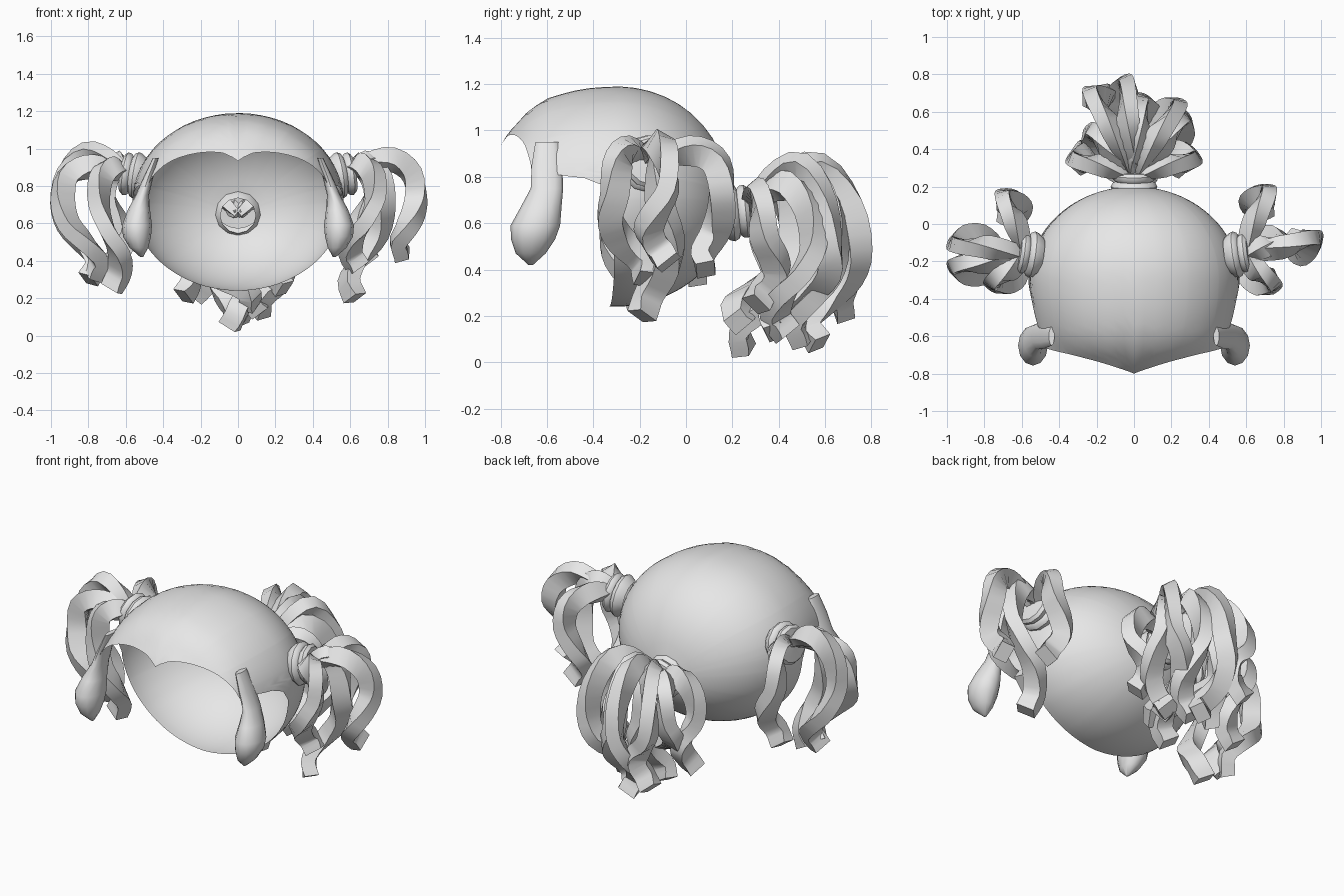
import bpy, bmesh, math
from mathutils import Vector, Matrix

if "Cube" in bpy.data.objects:
    bpy.data.objects.remove(bpy.data.objects["Cube"])

hair = bpy.data.materials.new("hair_grey")
hair.diffuse_color = (0.8, 0.8, 0.8, 1)
hair.use_nodes = True
hair.node_tree.nodes["Principled BSDF"].inputs["Base Color"].default_value = hair.diffuse_color


def finish(name, bm, angle=35):
    bmesh.ops.recalc_face_normals(bm, faces=bm.faces[:])
    me = bpy.data.meshes.new(name)
    bm.to_mesh(me)
    bm.free()
    me.materials.append(hair)
    ob = bpy.data.objects.new(name, me)
    bpy.context.collection.objects.link(ob)
    bpy.ops.object.select_all(action='DESELECT')
    ob.select_set(True)
    bpy.context.view_layer.objects.active = ob
    bpy.ops.object.shade_smooth_by_angle(angle=math.radians(angle))
    return ob


def loft(bm, rings, closed=True, caps=False):
    vs = [[bm.verts.new(p) for p in r] for r in rings]
    n = len(vs[0])
    for a, b in zip(vs, vs[1:]):
        for i in range(n if closed else n - 1):
            j = (i + 1) % n
            bm.faces.new((a[i], a[j], b[j], b[i]))
    if caps:
        bm.faces.new(vs[0])
        bm.faces.new(vs[-1])


def lookup(keys, x):
    for (x0, y0), (x1, y1) in zip(keys, keys[1:]):
        if x <= x1:
            return y0 + (y1 - y0) * max(0, x - x0) / (x1 - x0)
    return keys[-1][1]


# Hair cap: open shell around the y axis, trimmed by a hairline (angle from top, y)
HAIRLINE = [(0, -.8), (15, -.77), (32, -.735), (53, -.695), (70, -.67), (76, -.665), (78, -.54),
            (79, -.5), (80, -.44), (84, -.36), (92, -.32), (112, -.31), (135, -.31),
            (159, -.32), (180, -.33)]
FRONT = [(-.8, .46), (-.77, .57), (-.735, .65), (-.68, .78), (-.6, .89), (-.5, .955), (-.4, .99), (-.3, 1)]
SIDES = [(-.8, .8), (-.67, .88), (-.5, .95), (-.4, .985), (-.3, 1)]
half = sorted(set(range(0, 181, 6)) | {k[0] for k in HAIRLINE})
angles = half + [360 - a for a in reversed(half[1:-1])]
STEPS = 22
rings = []
for j in range(STEPS + 1):
    ring = []
    for a in angles:
        s, c = math.sin(math.radians(a)), math.cos(math.radians(a))
        edge = lookup(HAIRLINE, min(a, 360 - a))
        end = math.acos(max(-1, (edge + .3) / .5))
        phi = .2 + (end - .2) * j / STEPS
        y = -.3 + .5 * math.cos(phi)
        rho = math.sin(phi)
        mid = .715 - .07 * (1 - rho) ** 2
        if y < -.3:
            mid = .715
            rho = lookup(FRONT, y) * (1 - s ** 6) + lookup(SIDES, y) * s ** 6
        ring.append((.565 * s * rho, y, mid + .475 * c * rho))
    rings.append(ring)
bm = bmesh.new()
loft(bm, rings)
finish("hair_cap", bm, 60)

# Side locks in front of the ears: x, y, z, half width, half depth
LOCK = [(.44, -.60, .95, .015, .05), (.478, -.60, .85, .026, .066), (.512, -.60, .75, .036, .07),
        (.53, -.625, .67, .06, .088), (.54, -.65, .59, .08, .107), (.54, -.66, .53, .075, .095),
        (.53, -.67, .47, .05, .065), (.515, -.67, .42, .008, .01)]
for side, word in ((1, "right"), (-1, "left")):
    bm = bmesh.new()
    loft(bm, [[(side * (x + rx * math.cos(k * math.pi / 6)), y + ry * math.sin(k * math.pi / 6), z)
               for k in range(12)] for x, y, z, rx, ry in LOCK], caps=True)
    finish("side_lock_" + word, bm, 60)

# Hair ties: double-ridged bands
BAND = [(.095, -.04), (.118, -.01), (.125, .01), (.115, .03), (.1, .037),
        (.112, .05), (.115, .068), (.1, .085), (.01, .09)]


def hair_tie(name, pos, axis):
    rot = Vector(axis).to_track_quat('Z', 'Y').to_matrix().to_4x4()
    m = Matrix.Translation(pos) @ rot
    bm = bmesh.new()
    loft(bm, [[m @ Vector((r * math.cos(k * math.pi / 6), r * math.sin(k * math.pi / 6), h))
               for k in range(12)] for r, h in BAND])
    finish(name, bm, 40)


hair_tie("tie_right", (.535, -.165, .855), (1, .15, .15))
hair_tie("tie_left", (-.535, -.165, .855), (-1, .15, .15))
hair_tie("tie_back", (0, .19, .645), (0, 1, .1))


# Strands: twisted square ribbons that arch outward, then hang down
def catmull(pts, per):
    p = [pts[0] * 2 - pts[1]] + pts + [pts[-1] * 2 - pts[-2]]
    out = []
    for i in range(1, len(p) - 2):
        a, b, c, d = p[i - 1:i + 3]
        for k in range(per):
            t = k / per
            out.append(.5 * (2 * b + (c - a) * t + (2 * a - 5 * b + 4 * c - d) * t * t
                             + (3 * b - a - 3 * c + d) * t ** 3))
    return out + [pts[-1]]


def strand(name, root, azimuth, reach, rise, end_z, end_f, spin):
    az = math.radians(azimuth)
    out = Vector((math.cos(az), math.sin(az), 0))
    across = Vector((-out.y, out.x, 0))
    drop = end_z - root.z
    # fraction of reach, height above root, sideways sway
    shape = [(0, 0, 0), (.3, .75 * rise, 0), (.66, rise, .01), (.93, .35 * rise + .06 * drop, .03),
             (1, .28 * drop, .03), (.94, .5 * drop, -.02), (.5 * (.9 + end_f), .68 * drop, -.045),
             (end_f - .03, .85 * drop, 0), (end_f + .05, drop, .045)]
    path = catmull([root + out * (f * reach) + across * (w * spin) + Vector((0, 0, h))
                    for f, h, w in shape], 3)
    rings = []
    last = len(path) - 1
    for i, p in enumerate(path):
        t = (path[min(i + 1, last)] - path[max(i - 1, 0)]).normalized()
        u = (across - t * across.dot(t)).normalized()
        v = t.cross(u)
        tw = spin * (.2 + 3.4 * i / last)
        size = lookup([(0, .5), (.2, 1), (1, 1)], i / last)
        ring = []
        for sx, sy in ((1, 1), (-1, 1), (-1, -1), (1, -1)):
            a, b = sx * .053 * size, sy * .04 * size
            ring.append(p + u * (a * math.cos(tw) - b * math.sin(tw))
                        + v * (a * math.sin(tw) + b * math.cos(tw)))
        rings.append(ring)
    bm = bmesh.new()
    loft(bm, rings, caps=True)
    finish(name, bm, 40)


# Each bunch: azimuth, reach, rise, end height, end fraction of reach
BUNCHES = {
    "right": ((.58, -.16, .87), [(8, .38, .07, .43, .76), (72, .34, .04, .40, .75),
                                 (-52, .21, .04, .36, .2), (22, .2, .05, .2, .1)]),
    "left": ((-.58, -.16, .87), [(168, .36, .10, .30, .55), (194, .36, .03, .32, .5),
                                 (106, .31, .05, .36, .7), (228, .21, .02, .25, .4)]),
    "back": ((0, .26, .65), [(114, .48, .17, .21, .95), (98, .48, .19, .08, .6),
                             (80, .38, .17, .09, .6), (61, .42, .19, .13, .35),
                             (45, .38, .11, .12, .5), (20, .31, .08, .25, .75),
                             (160, .31, .08, .21, .9), (138, .30, .07, .16, -.2),
                             (90, .20, .09, .05, -.1)]),
}
for word, (root, specs) in BUNCHES.items():
    for i, spec in enumerate(specs):
        strand(f"strand_{word}_{i + 1}", Vector(root), *spec, 1 if i % 2 == 0 else -1)
